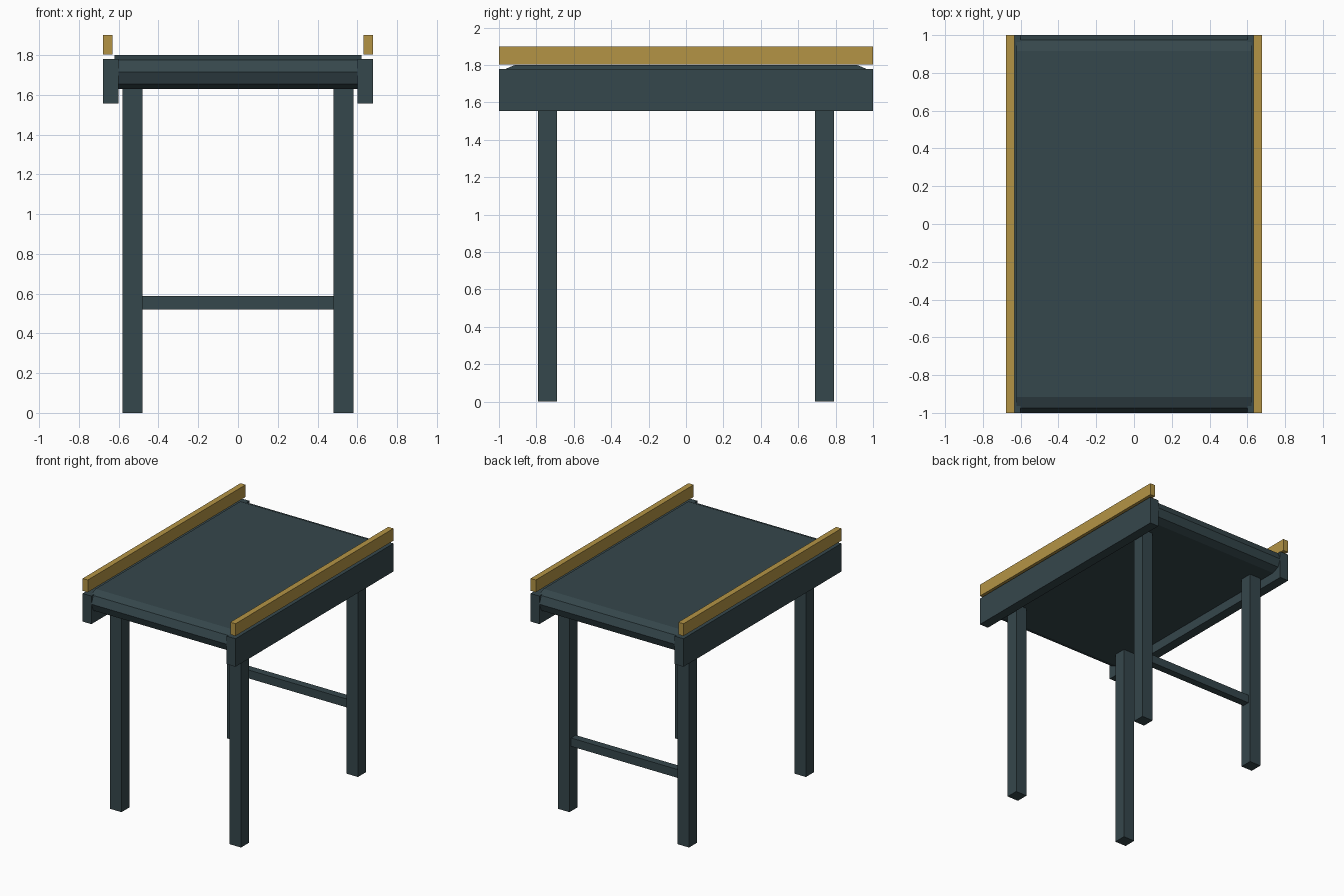
import bpy
import math

if "Cube" in bpy.data.objects:
    bpy.data.objects.remove(bpy.data.objects["Cube"])


def material(name, rgb):
    mat = bpy.data.materials.new(name)
    mat.diffuse_color = (*rgb, 1.0)
    mat.use_nodes = True
    mat.node_tree.nodes["Principled BSDF"].inputs["Base Color"].default_value = mat.diffuse_color
    return mat


slate = material("dark slate", (0.036, 0.063, 0.072))
ochre = material("ochre yellow", (0.456, 0.296, 0.060))


def mesh_object(name, verts, faces, mat):
    mesh = bpy.data.meshes.new(name)
    mesh.from_pydata(verts, [], faces)
    mesh.materials.append(mat)
    obj = bpy.data.objects.new(name, mesh)
    bpy.context.collection.objects.link(obj)
    return obj


def extrude_x(name, profile, x0, x1, mat):
    """Solid with a counter-clockwise (y, z) profile, running from x0 to x1."""
    n = len(profile)
    verts = [(x, y, z) for x in (x0, x1) for y, z in profile]
    faces = [tuple(reversed(range(n))), tuple(range(n, 2 * n))]
    faces += [(i, (i + 1) % n, n + (i + 1) % n, n + i) for i in range(n)]
    return mesh_object(name, verts, faces, mat)


def box(name, x, y, z, mat):
    profile = [(y[0], z[0]), (y[1], z[0]), (y[1], z[1]), (y[0], z[1])]
    return extrude_x(name, profile, x[0], x[1], mat)


# Belt bed: flat loop with half-octagon ends
RADIUS, CENTRE_Z = 0.085, 1.715
belt_profile = []
for start, cy in ((-90, 1 - RADIUS), (90, RADIUS - 1)):
    for k in range(5):
        a = math.radians(start + 45 * k)
        belt_profile.append((cy + RADIUS * math.cos(a),
                             CENTRE_Z + RADIUS * math.sin(a)))
extrude_x("belt_bed", belt_profile, -0.622, 0.622, slate)

# Frame rails, guide rails and legs on both sides
for side, s in (("left", -1), ("right", 1)):
    def span(a, b):
        return tuple(sorted((s * a, s * b)))

    box(f"{side}_frame_rail", span(0.60, 0.678), (-1, 1), (1.555, 1.78), slate)
    box(f"{side}_guide_rail", span(0.632, 0.678), (-1, 1), (1.802, 1.90), ochre)
    for end, y in (("front", (-0.79, -0.69)), ("back", (0.69, 0.79))):
        box(f"{end}_{side}_leg", span(0.48, 0.58), y, (0, 1.635), slate)

# Brace between the back legs
box("back_crossbar", (-0.485, 0.485), (0.71, 0.77), (0.52, 0.587), slate)
